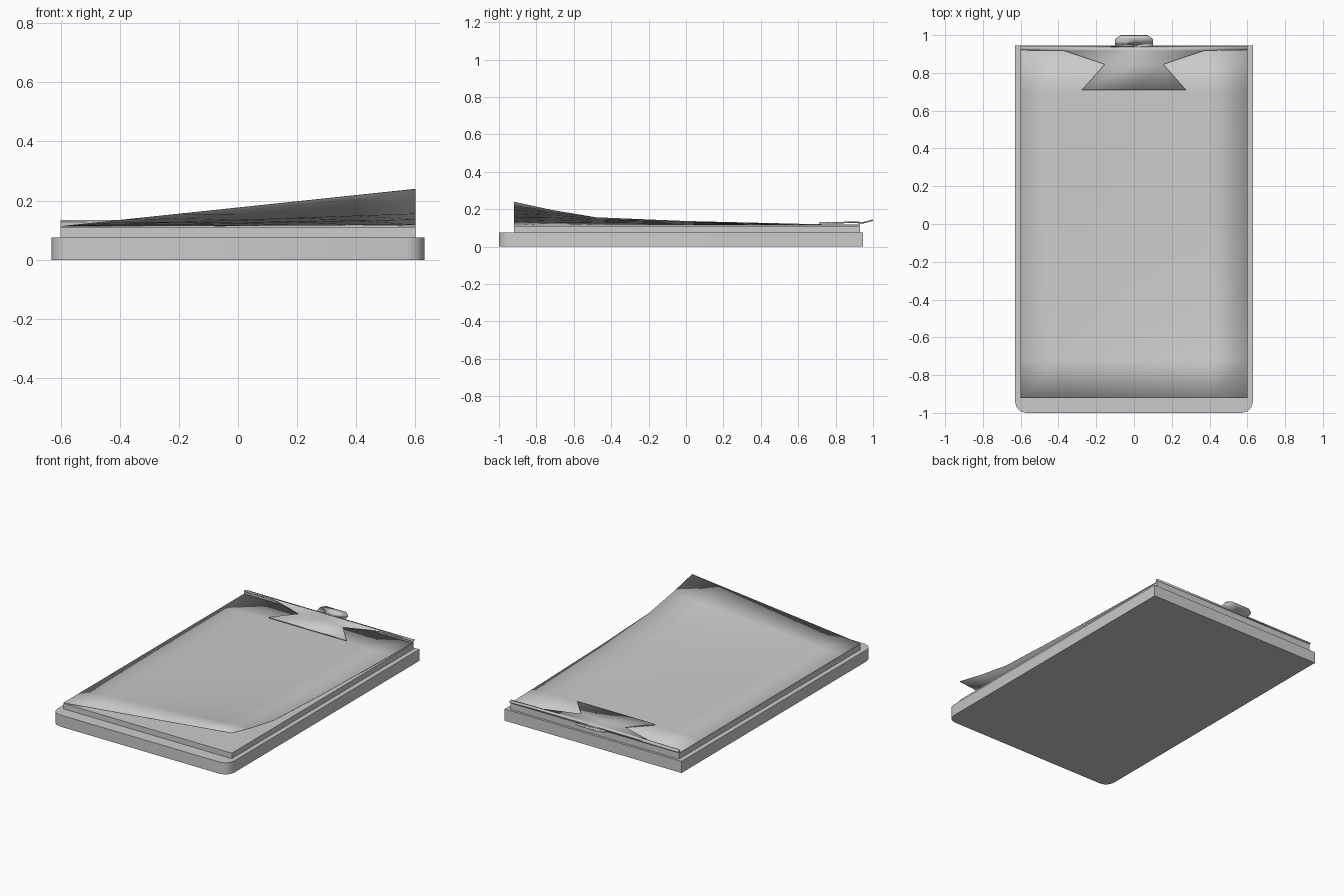
import bpy, bmesh, math

if "Cube" in bpy.data.objects:
    bpy.data.objects.remove(bpy.data.objects["Cube"])


def finish(name, bm, smooth=None):
    bmesh.ops.recalc_face_normals(bm, faces=bm.faces)
    me = bpy.data.meshes.new(name)
    bm.to_mesh(me)
    bm.free()
    ob = bpy.data.objects.new(name, me)
    bpy.context.collection.objects.link(ob)
    if smooth:
        bpy.context.view_layer.objects.active = ob
        ob.select_set(True)
        bpy.ops.object.shade_smooth_by_angle(angle=math.radians(smooth))
        ob.select_set(False)
    return ob


def prism(outline, z0, z1):
    bm = bmesh.new()
    face = bm.faces.new([bm.verts.new((x, y, z0)) for x, y in outline])
    out = bmesh.ops.extrude_face_region(bm, geom=[face])
    for v in out["geom"]:
        if isinstance(v, bmesh.types.BMVert):
            v.co.z = z1
    return bm


def strip(rows):
    """Skin a surface through rows of 3D points."""
    bm = bmesh.new()
    grid = [[bm.verts.new(p) for p in row] for row in rows]
    for a, b in zip(grid, grid[1:]):
        for i in range(len(a) - 1):
            bm.faces.new((a[i], a[i + 1], b[i + 1], b[i]))
    return bm


def thicken(ob, t, offset):
    m = ob.modifiers.new("thickness", "SOLIDIFY")
    m.thickness = t
    m.offset = offset


# backing board: square at the clip end, rounded corners at the front
W, R = 0.63, 0.06
right = [(W - R + R * math.sin(a), -1 + R - R * math.cos(a))
         for a in (math.pi / 2 * i / 3 for i in range(4))]
right.append((W, 0.945))
outline = right + [(-x, y) for x, y in reversed(right)]
bm = prism(outline, 0, 0.075)
bm.faces.ensure_lookup_table()
top = [f for f in bm.faces if all(v.co.z > 0.07 for v in f.verts)]
bmesh.ops.inset_region(bm, faces=top, thickness=0.025)
board = finish("board", bm, 40)

# block of paper
H = 0.6
pad = finish("paper_pad", prism([(-H, -0.92), (H, -0.92), (H, 0.92), (-H, 0.92)], 0.075, 0.11))

# top sheet with its front right corner curling up
lift = [(-0.92, 0.126), (-0.72, 0.083), (-0.48, 0.043), (0.0, 0.023), (0.7, 0.006), (0.92, 0.003)]
rows = [[(-H + 2 * H * i / 6, y, 0.113 + h * i / 6) for i in range(7)] for y, h in lift]
sheet = finish("top_sheet", strip(rows), 40)
thicken(sheet, 0.002, 0)

# clip: flared jaw, full-width bar and lifting tab, as (y, half width, z)
profile = [(0.71, 0.275, 0.123), (0.845, 0.155, 0.125), (0.919, 0.375, 0.127),
           (0.92, 0.6, 0.127), (0.94, 0.6, 0.122), (0.941, 0.1, 0.122),
           (0.98, 0.1, 0.132), (1.0, 0.07, 0.138)]
clip = finish("clip", strip([[(-w, y, z), (0, y, z), (w, y, z)] for y, w, z in profile]), 30)
thicken(clip, 0.008, 1)

# back wall joining the clip bar to the board
wall = finish("clip_wall", prism([(-H, 0.92), (H, 0.92), (H, 0.93), (-H, 0.93)], 0.075, 0.127))
